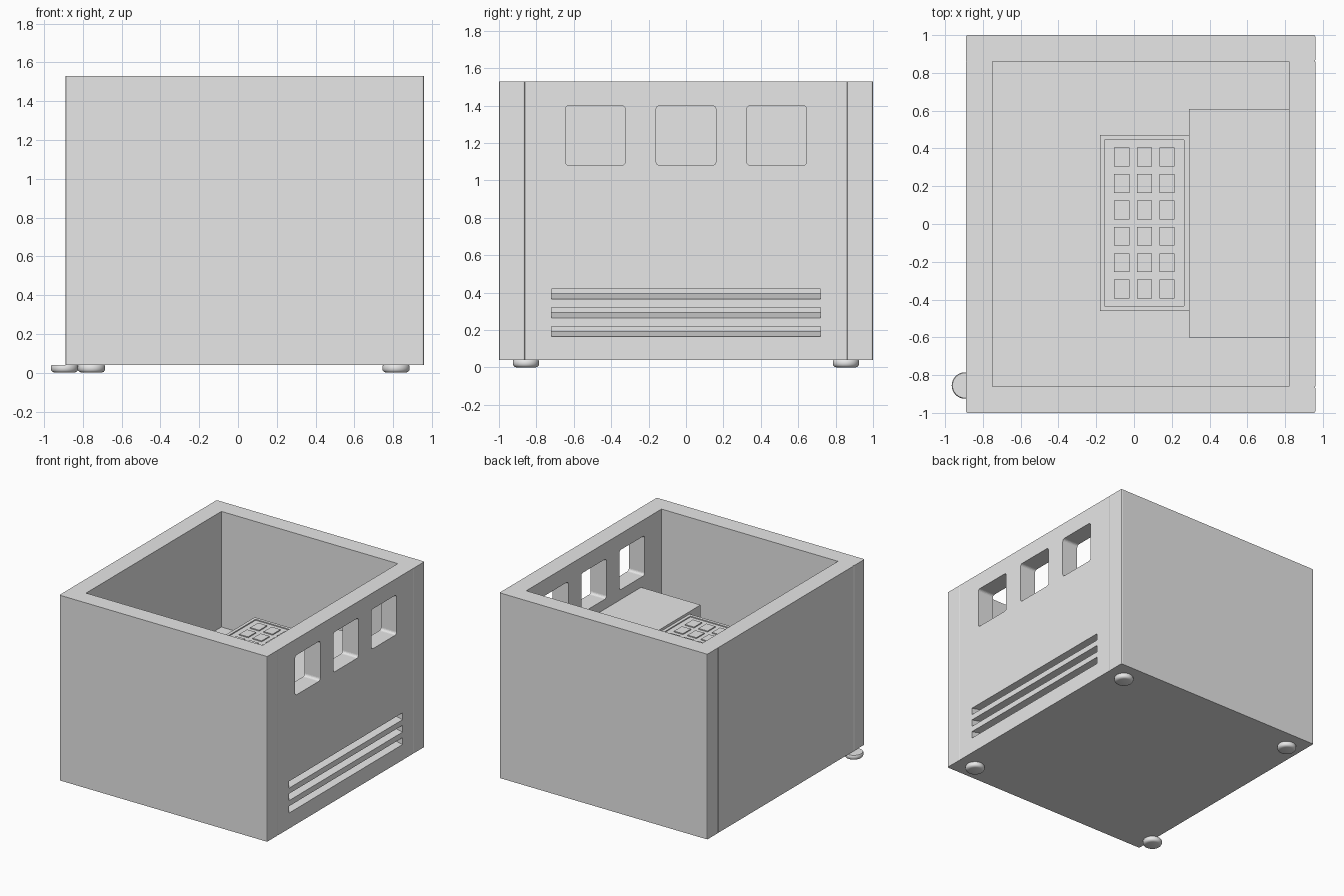
import bpy, bmesh, math
from mathutils import Vector

old = bpy.data.objects.get("Cube")
if old:
    bpy.data.objects.remove(old, do_unlink=True)

grey = bpy.data.materials.new("plain_grey")
grey.use_nodes = True
colour = (0.8, 0.8, 0.8, 1)
grey.diffuse_color = colour
grey.node_tree.nodes["Principled BSDF"].inputs["Base Color"].default_value = colour


def finish(name, bm):
    bmesh.ops.recalc_face_normals(bm, faces=bm.faces)
    mesh = bpy.data.meshes.new(name)
    bm.to_mesh(mesh)
    bm.free()
    mesh.materials.append(grey)
    obj = bpy.data.objects.new(name, mesh)
    bpy.context.collection.objects.link(obj)
    return obj


def add_box(bm, x, y, z):
    made = bmesh.ops.create_cube(bm, size=1)["verts"]
    for v in made:
        v.co = Vector([(r[0] + r[1]) / 2 + c * (r[1] - r[0]) for r, c in zip((x, y, z), v.co)])


def box(name, x, y, z, bevel=0, axis=None, segments=3):
    """Box from ranges, optionally rounding the edges along one axis."""
    bm = bmesh.new()
    add_box(bm, x, y, z)
    if bevel:
        edges = [e for e in bm.edges
                 if abs((e.verts[0].co - e.verts[1].co).normalized()[axis]) > 0.9]
        bmesh.ops.bevel(bm, geom=edges, offset=bevel, segments=segments,
                        profile=0.5, affect='EDGES')
    return finish(name, bm)


def cut(target, cutter):
    cutter.hide_render = True
    mod = target.modifiers.new("cut", 'BOOLEAN')
    mod.operation = 'DIFFERENCE'
    mod.solver = 'EXACT'
    mod.object = cutter
    bpy.context.view_layer.objects.active = target
    bpy.ops.object.modifier_apply(modifier=mod.name)
    bpy.data.objects.remove(cutter, do_unlink=True)


BASE, TOP, INNER = 0.04, 1.53, 0.86
LEFT, RIGHT, WALL = 0.96, -0.89, 0.14

# Outer shell
box("front_wall", (RIGHT, LEFT), (-1, -INNER), (BASE, TOP), 0.008, 2, 2)
box("back_wall", (RIGHT, LEFT), (INNER, 1), (BASE, TOP), 0.008, 2, 2)
box("plain_side_wall", (RIGHT, RIGHT + WALL), (-INNER, INNER), (BASE, TOP))
window_wall = box("window_side_wall", (LEFT - WALL, LEFT), (-INNER, INNER), (BASE, TOP))
inside_x = (RIGHT + WALL, LEFT - WALL)
box("bottom_plate", inside_x, (-INNER, INNER), (BASE, 0.14))
box("inner_floor", inside_x, (-INNER, INNER), (0.5, 0.6))

# Three rounded windows
for y in (-0.485, 0, 0.485):
    cut(window_wall, box("window_cutter", (0.7, 1.1), (y - 0.16, y + 0.16),
                         (1.08, 1.4), 0.02, 0, 4))

# Three vent slots that rise inwards
for z in (0.165, 0.265, 0.365):
    bm = bmesh.new()
    add_box(bm, (0.72, 1.06), (-0.72, 0.72), (z, z + 0.055))
    for v in bm.verts:
        v.co.z += (LEFT - v.co.x) * 0.22
    cut(window_wall, finish("slot_cutter", bm))

# Inner units
box("large_inner_unit", (0.29, 0.82), (-0.6, 0.61), (0.6, 1.0))
tray = box("small_inner_unit", (-0.18, 0.29), (-0.46, 0.47), (0.6, 0.98))
cut(tray, box("tray_cutter", (-0.155, 0.265), (-0.435, 0.445), (0.972, 1.1)))

# Grid of low keys on the small unit
bm = bmesh.new()
for col in range(3):
    for row in range(6):
        x, y = -0.065 + col * 0.12, -0.345 + row * 0.14
        add_box(bm, (x - 0.04, x + 0.04), (y - 0.05, y + 0.05), (0.97, 0.98))
finish("keys", bm)


# Rounded feet
def foot(name, x, y):
    bm = bmesh.new()
    profile = [(0, 0), (0.05, 0), (0.062, 0.004), (0.069, 0.013), (0.07, 0.022),
               (0.07, 0.034), (0.066, 0.04), (0, 0.04)]
    verts = [bm.verts.new((r, 0, z)) for r, z in profile]
    edges = [bm.edges.new(pair) for pair in zip(verts, verts[1:])]
    bmesh.ops.spin(bm, geom=verts + edges, cent=(0, 0, 0), axis=(0, 0, 1),
                   angle=math.tau, steps=32)
    bmesh.ops.remove_doubles(bm, verts=bm.verts, dist=0.0001)
    obj = finish(name, bm)
    obj.location = (x, y, 0)
    bpy.ops.object.select_all(action='DESELECT')
    obj.select_set(True)
    bpy.context.view_layer.objects.active = obj
    bpy.ops.object.shade_smooth_by_angle(angle=math.radians(40))


foot("front_left_foot", 0.815, -0.855)
foot("back_left_foot", 0.815, 0.855)
foot("back_right_foot", -0.755, 0.855)
foot("front_right_foot", -0.895, -0.855)
